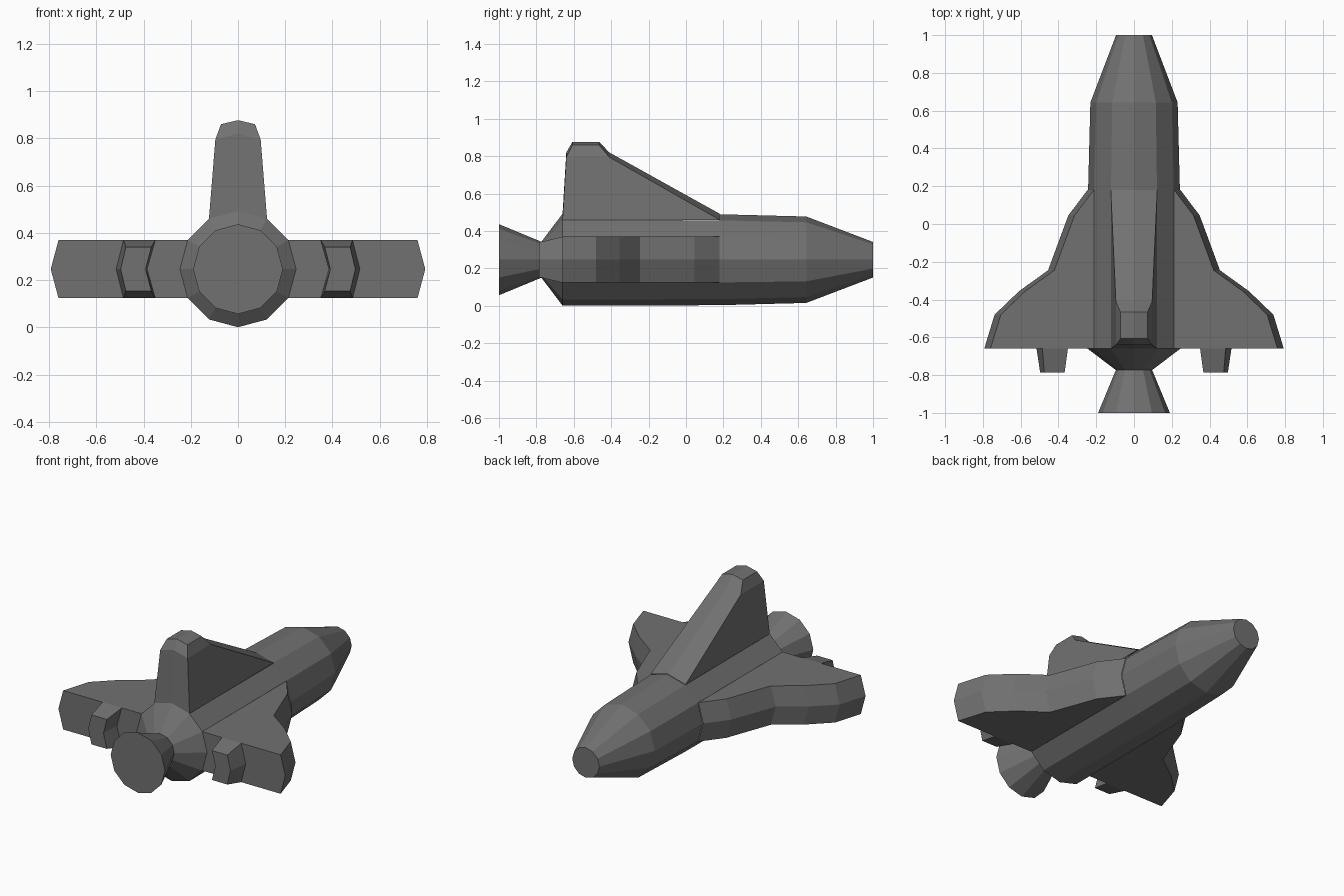
import bpy, bmesh
from math import cos, sin, radians

if "Cube" in bpy.data.objects:
    bpy.data.objects.remove(bpy.data.objects["Cube"])

CZ, R = 0.2465, 0.246          # fuselage axis height and main radius
HX, HZ = R * cos(radians(30)), R * sin(radians(30))
BACK, FRONT = -0.66, 0.18      # stretch where wings and fin join the fuselage

dark_grey = bpy.data.materials.new("dark_grey")
dark_grey.diffuse_color = (0.165, 0.165, 0.165, 1)
dark_grey.use_nodes = True
dark_grey.node_tree.nodes["Principled BSDF"].inputs["Base Color"].default_value = dark_grey.diffuse_color


def make_object(name, rings, caps, skip=lambda seg, k: False, mirror=False):
    """Loft closed rings; caps is a list of (ring index, point indices)."""
    bm = bmesh.new()
    vs = [[bm.verts.new(p) for p in ring] for ring in rings]
    n = len(rings[0])
    for s in range(len(vs) - 1):
        for k in range(n):
            if not skip(s, k):
                j = (k + 1) % n
                bm.faces.new((vs[s][k], vs[s][j], vs[s + 1][j], vs[s + 1][k]))
    for r, idx in caps:
        bm.faces.new([vs[r][i] for i in idx])
    bmesh.ops.recalc_face_normals(bm, faces=bm.faces)
    mesh = bpy.data.meshes.new(name)
    bm.to_mesh(mesh)
    bm.free()
    mesh.materials.append(dark_grey)
    obj = bpy.data.objects.new(name, mesh)
    bpy.context.collection.objects.link(obj)
    if mirror:
        obj.modifiers.new("Mirror", 'MIRROR')
    return obj


# a six-point end closes as two quads either side of its middle ridge
HEX_CAP = [(-1, (0, 1, 4, 5)), (-1, (1, 2, 3, 4))]

# fuselage with main nozzle: twelve-sided, open where wings and fin attach
profile = [(-1, 0.19), (-0.773, 0.096), (BACK, R), (FRONT, 0.243), (0.643, 0.231), (1, 0.095)]
body = [[(r * cos(radians(30 * k)), y, CZ + r * sin(radians(30 * k))) for k in range(12)]
        for y, r in profile]
make_object("fuselage", body, [(0, range(12)), (-1, range(12))],
            skip=lambda s, k: s == 2 and k in (11, 0, 2, 3, 5, 6))

# wings: sections from root to tip (front x, front y, rear x)
wing_sections = [(HX, FRONT, HX), (0.315, 0.045, 0.315), (0.422, -0.245, 0.422),
                 (0.575, -0.355, 0.575), (0.705, -0.48, 0.76)]
bulge = R - HX
wing = [[(xf, yf, CZ + HZ), (xf + bulge, yf, CZ), (xf, yf, CZ - HZ),
         (xr, BACK, CZ - HZ), (xr + bulge, BACK, CZ), (xr, BACK, CZ + HZ)]
        for xf, yf, xr in wing_sections]
make_object("wings", wing, HEX_CAP, mirror=True)

# tail fin: levels (half width, rear y, front y, edge z, ridge z)
fin_levels = [(HZ, BACK, FRONT, CZ + HX, CZ + R), (0.096, -0.64, -0.41, 0.795, 0.82),
              (0.072, -0.607, -0.465, 0.86, 0.877)]
fin = [[(-w, yb, z), (0, yb, zr), (w, yb, z), (w, yf, z), (0, yf, zr), (-w, yf, z)]
       for w, yb, yf, z, zr in fin_levels]
make_object("tail_fin", fin, HEX_CAP)

# small thrusters behind the wings: (y, outer x, inner x, ridge shifts, half height)
thruster_rings = [(BACK, 0.485, 0.35, 0.031, 0.035, HZ), (-0.785, 0.475, 0.367, 0.022, 0.024, 0.093)]
thruster = [[(xo, y, CZ + h), (xo + do, y, CZ), (xo, y, CZ - h),
             (xi, y, CZ - h), (xi + di, y, CZ), (xi, y, CZ + h)]
            for y, xo, xi, do, di, h in thruster_rings]
make_object("wing_thrusters", thruster, HEX_CAP, mirror=True)
